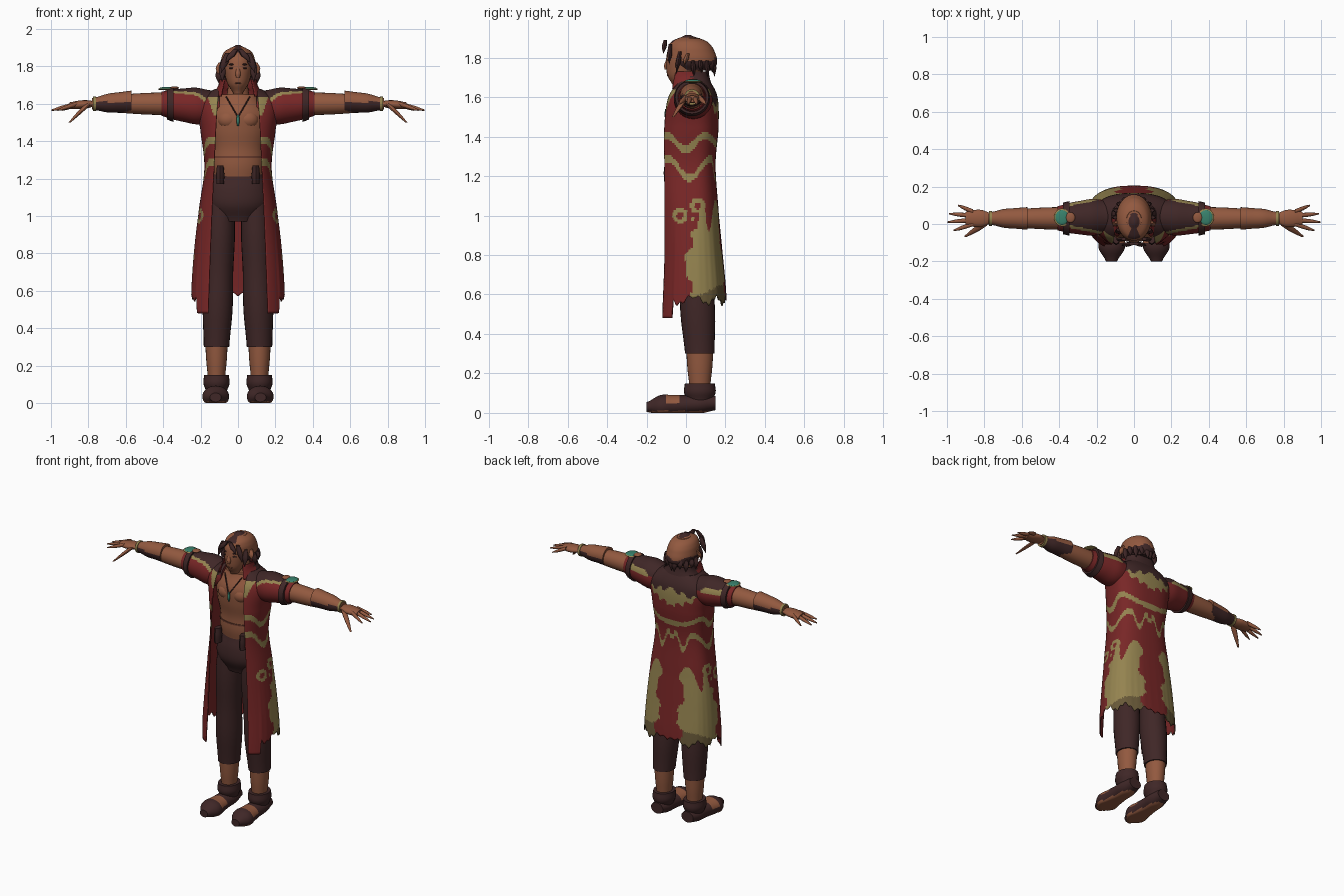
import bpy, bmesh
from math import sin, cos, pi, asin, hypot
from mathutils import Vector

cube = bpy.data.objects.get("Cube")
if cube:
    bpy.data.objects.remove(cube)


def material(name, *rgb):
    made = bpy.data.materials.new(name)
    made.use_nodes = True
    made.diffuse_color = (*rgb, 1)
    made.node_tree.nodes["Principled BSDF"].inputs["Base Color"].default_value = (*rgb, 1)
    return made


skin = material("skin brown", .29, .1, .05)
shade = material("deep skin", .16, .05, .03)
red = material("coat red", .19, .02, .02)
dark = material("dark leather", .05, .02, .02)
gold = material("dull gold", .3, .23, .08)
aged = material("aged gold", .14, .1, .04)
teal = material("teal", .04, .22, .15)


def finish(name, mesh, materials, paint=None, mirror=False, thickness=0):
    """Turn a bmesh into a smooth object, colouring faces by the paint rule."""
    if not thickness:
        bmesh.ops.recalc_face_normals(mesh, faces=mesh.faces)
    if paint:
        for face in mesh.faces:
            face.material_index = paint(face.calc_center_median())
    data = bpy.data.meshes.new(name)
    mesh.to_mesh(data)
    mesh.free()
    for entry in materials:
        data.materials.append(entry)
    part = bpy.data.objects.new(name, data)
    bpy.context.collection.objects.link(part)
    if thickness:
        solid = part.modifiers.new("thickness", "SOLIDIFY")
        solid.thickness, solid.offset = thickness, -1
        solid.material_offset = len(materials)  # lining takes the last slot
    if mirror:
        part.modifiers.new("mirror", "MIRROR")
    bpy.ops.object.select_all(action="DESELECT")
    part.select_set(True)
    bpy.context.view_layer.objects.active = part
    bpy.ops.object.shade_smooth_by_angle(angle=pi / 4)


def blend(values, t):
    """Smooth curve through evenly spaced values, t from start to end."""
    last = len(values) - 1
    i = min(int(t * last), last - 1)
    t = t * last - i
    a, b, c, d = (values[min(max(i + k, 0), last)] for k in (-1, 0, 1, 2))
    return b + t / 2 * (c - a + t * (2*a - 5*b + 4*c - d + t * (3*b - a - 3*c + d)))


def limb(name, start, end, widths, materials, depth=1, paint=None, cut=None, mirror=False, sides=24):
    """Loft ellipses from start to end, flat where they meet the floor."""
    mesh = bmesh.new()
    start, end = Vector(start), Vector(end)
    span = [abs(value) for value in end - start]
    main = span.index(max(span))
    across = Vector((main != 0, main == 0, 0))
    along = Vector((0, main == 2, main != 2))
    steps = 5 * (len(widths) - 1)
    rings = []
    for i in range(steps + 1):
        centre, radius = start.lerp(end, i / steps), blend(widths, i / steps)
        ring = []
        for k in range(sides):
            turn = 2 * pi * k / sides
            point = centre + radius * (across * cos(turn) + along * sin(turn) * depth)
            point.z = max(point.z, 0)
            ring.append(mesh.verts.new(point))
        rings.append(ring)
    for upper, lower in zip(rings, rings[1:]):
        for k in range(sides):
            mesh.faces.new((upper[k-1], upper[k], lower[k], lower[k-1]))
    mesh.faces.new(rings[0])
    mesh.faces.new(rings[-1])
    if cut:
        gone = [face for face in mesh.faces if cut(face.calc_center_median())]
        bmesh.ops.delete(mesh, geom=gone, context="FACES")
    finish(name, mesh, materials, paint, mirror)


def blob(name, centre, size, colour, mirror=False):
    mesh = bmesh.new()
    bmesh.ops.create_uvsphere(mesh, u_segments=16, v_segments=10, radius=1)
    bmesh.ops.scale(mesh, vec=size, verts=mesh.verts)
    bmesh.ops.translate(mesh, vec=centre, verts=mesh.verts)
    finish(name, mesh, [colour], mirror=mirror)


def wrap(name, top, bottom, widths, fronts, backs, gaps, materials, paint, hem=None, rows=120, columns=112):
    """Open-fronted cloth hung around the body."""
    mesh = bmesh.new()
    middle = .04
    grid = []
    for i in range(rows + 1):
        t = i / rows
        width, front, back = (blend(values, t) for values in (widths, fronts, backs))
        gap = gaps[0] + (gaps[1] - gaps[0]) * t
        edge = asin((gap / width) ** 1.25)
        line = []
        for k in range(columns + 1):
            turn = edge + 2 * (pi - edge) * k / columns
            s, c = sin(turn), cos(turn)
            reach = (front - middle) / cos(edge) ** .8 if c > 0 else back - middle
            z = top + (bottom - top) * t ** 1.5
            if hem and z < 1:
                z = 1 - (1 - z) * (1 - hem(abs(pi - turn))) / (1 - bottom)
            x = width * abs(s) ** .8
            line.append(mesh.verts.new((x if s > 0 else -x, middle + reach * abs(c) ** .8, z)))
        grid.append(line)
    for upper, lower in zip(grid, grid[1:]):
        for k in range(columns):
            mesh.faces.new((upper[k], lower[k], lower[k+1], upper[k+1]))
    finish(name, mesh, materials, paint, thickness=.006)


# Long coat with painted yoke, bands and flame panels
RED, GOLD, DARK, AGED = range(4)


def coat_hem(turn):
    return .48 if turn > 2.1 else .57 + .02 * sin(turn * 9) + .01 * sin(turn * 31)


def coat_paint(spot):
    x, y, z = abs(spot.x), spot.y, spot.z
    ragged = .015 * sin(x * 90 + z * 40)
    if z > 1.635 or y > .04 and z > 1.59 + ragged - x / 5:
        return DARK
    if y > .06 and z > 1.49 + ragged + 2 * x * x:
        return GOLD
    if y < 0 and z > 1.54 and x < .13 + (z - 1.54) / 3:
        return GOLD
    upper = 1.37 + .035 * cos((y + .1) * 32)
    lower = 1.24 + .05 * (cos((y - .13) * 28) if y < .13 else sin(x * 60))
    if min(abs(z - upper), abs(z - lower)) < .019:
        return GOLD
    # Curls at the flame tips
    for curl_y, curl_z in ((-.03, 1), (.06, 1.05)):
        if x > .1 and .018 < hypot(y - curl_y, z - curl_z) < .04:
            return GOLD
    # Flames along the sides
    wave = .02 * sin(z * 23) + .01 * sin(z * 61)
    if y > .015 + wave + max(0, z - .9) / 3 and x > .085 + wave and z < 1 + .08 * sin(y * 95):
        return AGED if z < .56 + y / 2 else GOLD
    return RED


wrap("long_coat", top=1.68, bottom=.48, widths=(.12, .215, .2, .18, .21, .235, .25),
     fronts=(-.03, -.09, -.11, -.11, -.11, -.11, -.12), backs=(.12, .16, .165, .15, .165, .185, .205),
     gaps=(.1, .16), materials=[red, gold, dark, aged, red], paint=coat_paint, hem=coat_hem)
wrap("collar", top=1.73, bottom=1.64, widths=(.1, .105, .135), fronts=(-.05, -.06, -.07),
     backs=(.115, .12, .135), gaps=(.07, .09), materials=[red, dark, red],
     paint=lambda spot: int(spot.y > .03), rows=10, columns=48)


# Sleeves with dark shoulder tops and gold edging
def sleeve_paint(spot):
    if spot.z < 1.61 or spot.x > .35:
        return RED
    edge = abs(spot.y - .045) + (spot.x - .5) / 5
    return DARK if edge < .02 else GOLD if edge < .035 else RED


limb("sleeve", start=(.1, .04, 1.58), end=(.41, .03, 1.6), widths=(.085, .09, .098, .09, .08, .065),
     materials=[red, gold, dark], paint=sleeve_paint, mirror=True, sides=64)
limb("sleeve_strap", start=(.345, .03, 1.595), end=(.38, .03, 1.6), widths=(.092, .085),
     materials=[dark], mirror=True)
blob("shoulder_disc", centre=(.385, .035, 1.682), size=(.036, .04, .008), colour=teal, mirror=True)
blob("shoulder_disc_rim", centre=(.385, .035, 1.678), size=(.044, .048, .006), colour=gold, mirror=True)
blob("shoulder_stud", centre=(.34, .035, 1.685), size=(.025, .028, .008), colour=skin, mirror=True)

# Arms, bracers and hands
limb("arm", start=(.3, .03, 1.6), end=(.78, .03, 1.6), widths=(.06, .06, .055, .045, .03),
     materials=[skin], mirror=True)
limb("bracer", start=(.57, .03, 1.61), end=(.76, .03, 1.6), widths=(.06, .055, .05, .035),
     materials=[skin, dark], paint=lambda spot: int(spot.z < 1.61), mirror=True)
limb("bracelet", start=(.76, .03, 1.6), end=(.775, .03, 1.6), widths=(.04, .04), materials=[gold], mirror=True)
limb("palm", start=(.77, .03, 1.6), end=(.9, .03, 1.59), widths=(.03, .045, .045, .035),
     materials=[skin], depth=.5, mirror=True)
for i, label in enumerate(("index", "middle", "ring", "little")):
    limb(label + "_finger", start=(.86, i * .022, 1.6), end=(1 - .02 * (i - 1.3) ** 2, i * .045 - .035, 1.565),
         widths=(.012, .012, .01, .004), materials=[skin], mirror=True, sides=10)
limb("thumb", start=(.8, 0, 1.6), end=(.9, -.065, 1.5), widths=(.016, .016, .012, .006),
     materials=[skin], mirror=True, sides=10)

# Torso, waist and necklace
limb("torso", start=(0, .03, 1.17), end=(0, .03, 1.65), widths=(.12, .14, .14, .16, .16, .1),
     materials=[skin], depth=.72)
limb("neck", start=(0, .04, 1.6), end=(0, .03, 1.76), widths=(.07, .055, .055), materials=[skin])
blob("chest_muscle", centre=(.052, -.045, 1.515), size=(.06, .045, .05), colour=skin, mirror=True)
limb("waist_line", start=(0, .03, 1.31), end=(0, .03, 1.32), widths=(.142, .142), materials=[shade], depth=.74)
limb("belt_tab", start=(.095, -.08, 1.17), end=(.095, -.08, 1.27), widths=(.02, .022, .018),
     materials=[dark], depth=1.5, mirror=True, sides=8)
limb("necklace_cord", start=(.065, -.05, 1.64), end=(.004, -.1, 1.535), widths=(.004, .004),
     materials=[dark], mirror=True, sides=8)
limb("pendant", start=(0, -.1, 1.54), end=(0, -.1, 1.48), widths=(.006, .009, .004), materials=[teal], sides=8)

# Trousers, calves and shoes
limb("hips", start=(0, .03, 1.23), end=(0, .03, .97), widths=(.13, .16, .16, .1), materials=[dark], depth=.68)
limb("trouser_leg", start=(.09, .03, 1.1), end=(.115, .07, .3), widths=(.07, .08, .077, .08, .068),
     materials=[dark], depth=1.1, mirror=True)
limb("calf", start=(.115, .07, .34), end=(.115, .07, .12), widths=(.06, .055, .045),
     materials=[skin], depth=1.15, mirror=True)


def shoe_paint(spot):
    return int(spot.z < .01 or -.1 < spot.y < -.035 and spot.z > .045)


limb("shoe", start=(.12, -.2, .03), end=(.115, .15, .05), widths=(.03, .07, .065, .06, .06, .045),
     materials=[dark, skin], depth=.8, paint=shoe_paint, mirror=True, sides=32)
limb("shoe_cuff", start=(.115, .07, .06), end=(.115, .07, .15), widths=(.055, .07, .066),
     materials=[dark], depth=1.15, mirror=True)

# Head and face
limb("head", start=(0, -.035, 1.655), end=(0, .02, 1.9), widths=(.025, .055, .07, .078, .075, .04),
     materials=[skin], depth=1.25)
limb("nose", start=(0, -.09, 1.8), end=(0, -.1, 1.74), widths=(.008, .012, .015, .01), materials=[skin], sides=10)
blob("mouth", centre=(0, -.088, 1.71), size=(.022, .008, .005), colour=shade)
for label, height in (("eye", 1.79), ("eyebrow", 1.81)):
    blob(label, centre=(.032, -.087, height), size=(.016, .008, .005), colour=dark, mirror=True)


# Hair: smooth crown, dark parting, dark band and loose locks
def hair_paint(spot):
    parting = spot.z > 1.87 and abs(spot.x) < .024 + .008 * sin(spot.y * 70) and spot.y < .07
    return int(parting or spot.z < 1.79 + .01 * sin(spot.x * 60))


limb("hair_crown", start=(0, .045, 1.735), end=(0, .01, 1.915), widths=(.07, .09, .095, .092, .085, .065, .01),
     materials=[skin, dark], depth=1.3, paint=hair_paint, sides=40,
     cut=lambda spot: spot.y < -.03 and spot.z < 1.855 - 6 * spot.x ** 2)


def lock(name, root, tip, colour=dark):
    limb(name, root, tip, widths=(.014, .02, .002), materials=[colour], depth=.6, mirror=True, sides=8)


lock("fringe_lock", root=(.012, -.105, 1.89), tip=(.065, -.115, 1.82))
lock("temple_lock", root=(.055, -.08, 1.87), tip=(.09, -.085, 1.765))
lock("cheek_lock", root=(.08, -.03, 1.83), tip=(.085, -.05, 1.72))
lock("side_lock", root=(.09, .01, 1.82), tip=(.108, -.01, 1.76), colour=skin)
for i in range(5):
    turn = .1 + i * .38
    out = Vector((sin(turn), cos(turn), 0)) / 10
    lock("nape_lock", root=out + Vector((0, .04, 1.785)), tip=out + Vector((0, .045, 1.705 + i % 2 / 50)))
